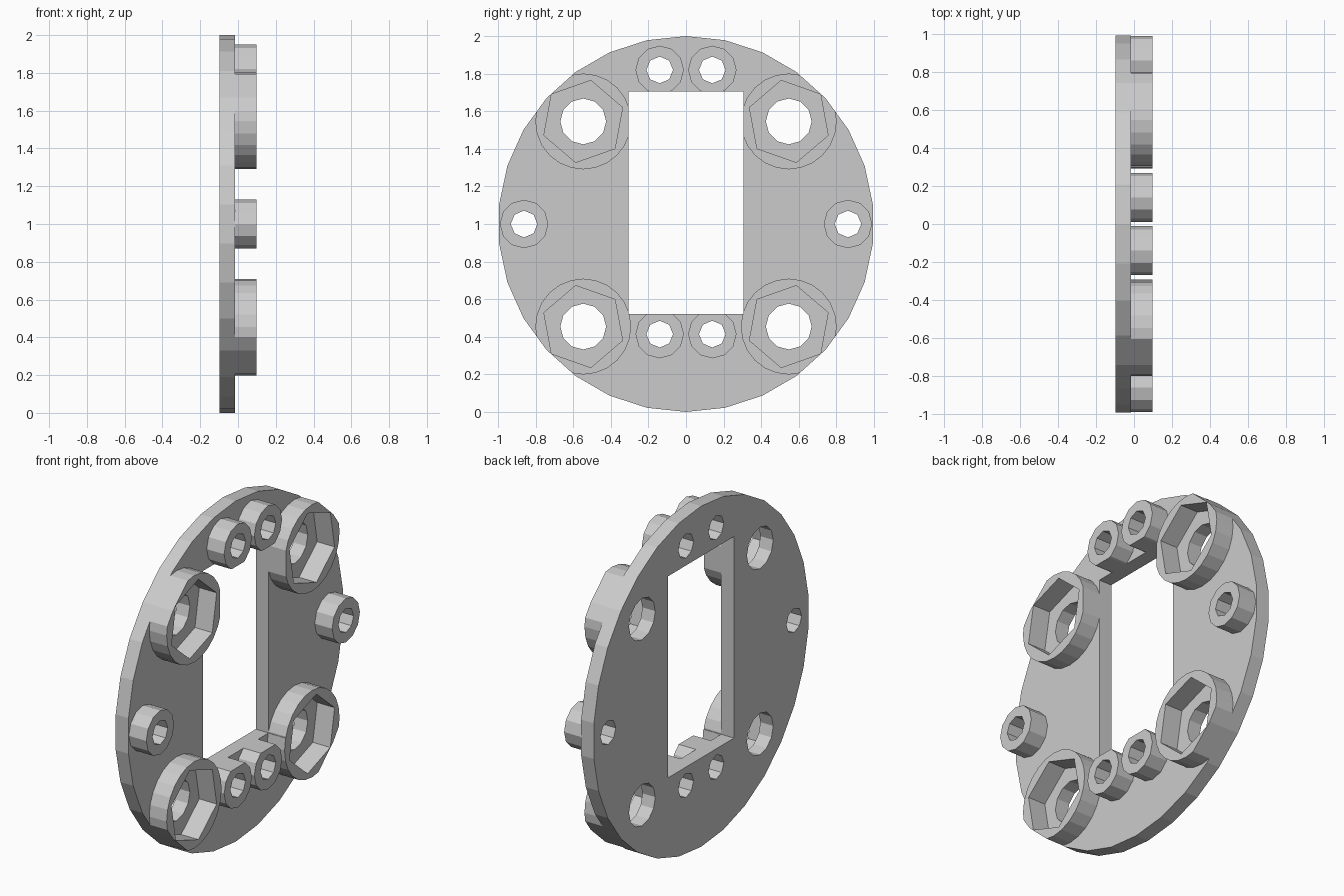
import bpy, bmesh, math

old = bpy.data.objects.get("Cube")
if old:
    bpy.data.objects.remove(old, do_unlink=True)

# One plain grey for everything
grey = bpy.data.materials.new("light_grey")
grey.use_nodes = True
colour = (0.6, 0.6, 0.6, 1)
grey.diffuse_color = colour
grey.node_tree.nodes["Principled BSDF"].inputs["Base Color"].default_value = colour

BACK, FACE, TOP = -0.098, -0.015, 0.098   # depths along x
MID = 1.0                                 # height of the plate centre


def prism(name, points, x0, x1):
    """Extrude a (y, z) outline along x."""
    bm = bmesh.new()
    base = bm.faces.new([bm.verts.new((x0, y, z)) for y, z in points])
    ext = bmesh.ops.extrude_face_region(bm, geom=[base])
    moved = [v for v in ext["geom"] if isinstance(v, bmesh.types.BMVert)]
    bmesh.ops.translate(bm, verts=moved, vec=(x1 - x0, 0, 0))
    bmesh.ops.recalc_face_normals(bm, faces=bm.faces)
    mesh = bpy.data.meshes.new(name)
    bm.to_mesh(mesh)
    bm.free()
    mesh.materials.append(grey)
    obj = bpy.data.objects.new(name, mesh)
    bpy.context.collection.objects.link(obj)
    return obj


def ngon(y, z, radius, sides, start=90):
    angles = [math.radians(start + 360 * i / sides) for i in range(sides)]
    return [(y + radius * math.cos(a), z + radius * math.sin(a)) for a in angles]


cutters = []


def cutter(name, points):
    obj = prism(name, points, -0.4, 0.4)
    obj.hide_render = True
    cutters.append(obj)
    return obj


def combine(obj, tool, operation="DIFFERENCE"):
    mod = obj.modifiers.new(tool.name, "BOOLEAN")
    mod.operation, mod.object, mod.solver = operation, tool, "EXACT"
    with bpy.context.temp_override(object=obj, active_object=obj):
        bpy.ops.object.modifier_apply(modifier=mod.name)


# Base plate and the shared window and rim tools
rim = ngon(0, MID, 1.0, 30)
plate = prism("base_plate", rim, BACK, FACE)
rim_tool = cutter("rim_tool", rim)
window = cutter("window_tool", [(-0.305, 0.522), (0.305, 0.522),
                                (0.305, 1.705), (-0.305, 1.705)])
combine(plate, window)


def boss(name, y, z, radius, sides, hole_radius, hole_sides, socket=None):
    """Raised ring, trimmed to the rim and window, with a hole through the plate."""
    hole = cutter(name + "_hole", ngon(y, z, hole_radius, hole_sides))
    combine(plate, hole)
    ring = prism(name, ngon(y, z, radius, sides), FACE, TOP)
    combine(ring, rim_tool, "INTERSECT")
    combine(ring, window)
    combine(ring, cutter(name + "_socket", socket) if socket else hole)


for side, s in (("left", 1), ("right", -1)):
    # Corner bosses with tilted hexagonal nut sockets
    for level, t in (("upper", 1), ("lower", -1)):
        y, z = s * 0.547, MID + t * 0.546
        tilt = math.degrees(math.atan2(t * math.sin(math.radians(79.5)),
                                       -s * math.cos(math.radians(79.5))))
        boss(f"{level}_{side}_nut_boss", y, z, 0.255, 24, 0.122, 12,
             ngon(y, z, 0.222, 6, tilt))
    # Small screw bosses above, below and beside the window
    for level, y, z in (("upper", 0.14, 1.82), ("lower", 0.14, 0.414),
                        ("middle", 0.862, MID)):
        boss(f"{level}_{side}_screw_boss", s * y, z, 0.129, 12, 0.071, 8)

# Discard the cutting tools
for obj in cutters:
    bpy.data.objects.remove(obj, do_unlink=True)
